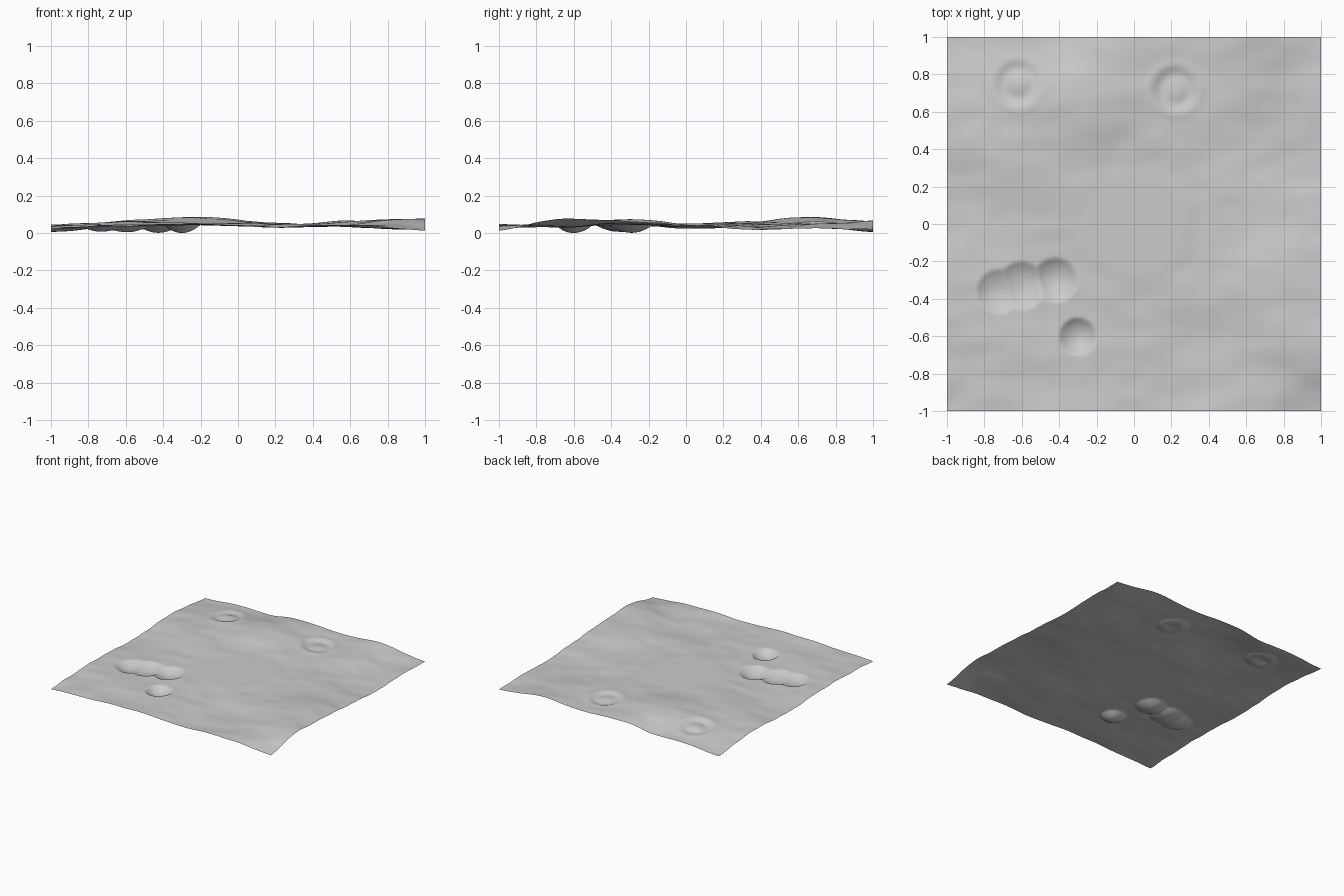
import bpy
import bmesh
import math
from mathutils import Vector, noise

cube = bpy.data.objects.get("Cube")
if cube:
    bpy.data.objects.remove(cube, do_unlink=True)

GRID = 160          # cells along each side
BASE = 0.052        # mean ground level
PAD_LEVEL = 0.06    # height of the flat central clearing
PAD_RADIUS = 0.25

# Broad hills and hollows: x, y, height, spread
HILLS = [
    (-0.20, 0.72, 0.040, 0.22),
    (1.00, -0.72, 0.036, 0.18),
    (0.78, -0.30, 0.032, 0.18),
    (0.60, 1.00, 0.028, 0.14),
    (-0.60, 0.40, 0.018, 0.25),
    (-0.24, 0.16, 0.010, 0.10),
    (1.00, -1.00, -0.040, 0.16),
    (1.00, 1.00, -0.022, 0.20),
    (-1.00, 1.00, -0.035, 0.20),
    (-1.00, -1.00, -0.018, 0.22),
    (-0.42, 1.00, -0.030, 0.13),
    (0.95, 0.40, -0.025, 0.22),
    (-0.95, 0.10, -0.018, 0.22),
    (0.30, -0.75, -0.010, 0.22),
]

# Sharp bowl craters: x, y, radius, depth
CRATERS = [
    (-0.30, -0.60, 0.10, 0.046),
    (-0.42, -0.30, 0.12, 0.042),
    (-0.60, -0.33, 0.13, 0.042),
    (-0.72, -0.36, 0.12, 0.036),
]

# Old worn craters with a soft rim and a low central mound
WORN_CRATERS = [
    (-0.62, 0.75, 0.13, 0.010),
    (0.22, 0.72, 0.13, 0.010),
]


def smooth(t):
    t = max(0.0, min(1.0, t))
    return t * t * (3 - 2 * t)


def height(x, y):
    z = BASE
    for hx, hy, h, s in HILLS:
        z += h * math.exp(-((x - hx) ** 2 + (y - hy) ** 2) / (2 * s * s))
    # Rolling, slightly streaked roughness
    z += 0.009 * noise.noise(Vector((x * 2.6, y * 4.2, 3.1)))
    z += 0.005 * noise.noise(Vector((x * 6.0, y * 9.0, 7.7)))
    # Worn craters
    for cx, cy, r, d in WORN_CRATERS:
        q = math.hypot(x - cx, y - cy) / r
        z += d * (0.5 * math.exp(-((q - 1) / 0.25) ** 2)
                  - math.exp(-((q - 0.6) / 0.3) ** 2))
    # Flat clearing blended into the ground around it
    z = PAD_LEVEL + (z - PAD_LEVEL) * smooth((math.hypot(x, y) - PAD_RADIUS) / 0.14)
    # Overlapping bowls, deepest one wins
    cut = 0.0
    for cx, cy, r, d in CRATERS:
        q = math.hypot(x - cx, y - cy) / r
        if q < 1:
            cut = max(cut, d * (1 - q * q))
    return z - cut


# Ground sheet
bm = bmesh.new()
bmesh.ops.create_grid(bm, x_segments=GRID, y_segments=GRID, size=1.0)
for v in bm.verts:
    v.co.z = height(v.co.x, v.co.y)
low = min(v.co.z for v in bm.verts)
for v in bm.verts:
    v.co.z -= low
for f in bm.faces:
    f.smooth = True
mesh = bpy.data.meshes.new("cratered_ground")
bm.to_mesh(mesh)
bm.free()
ground = bpy.data.objects.new("cratered_ground", mesh)
bpy.context.collection.objects.link(ground)

# Dusty grey surface
grey = bpy.data.materials.new("dust_grey")
grey.use_nodes = True
colour = (0.6, 0.6, 0.6, 1.0)
grey.diffuse_color = colour
bsdf = next(n for n in grey.node_tree.nodes if n.type == 'BSDF_PRINCIPLED')
bsdf.inputs["Base Color"].default_value = colour
mesh.materials.append(grey)
